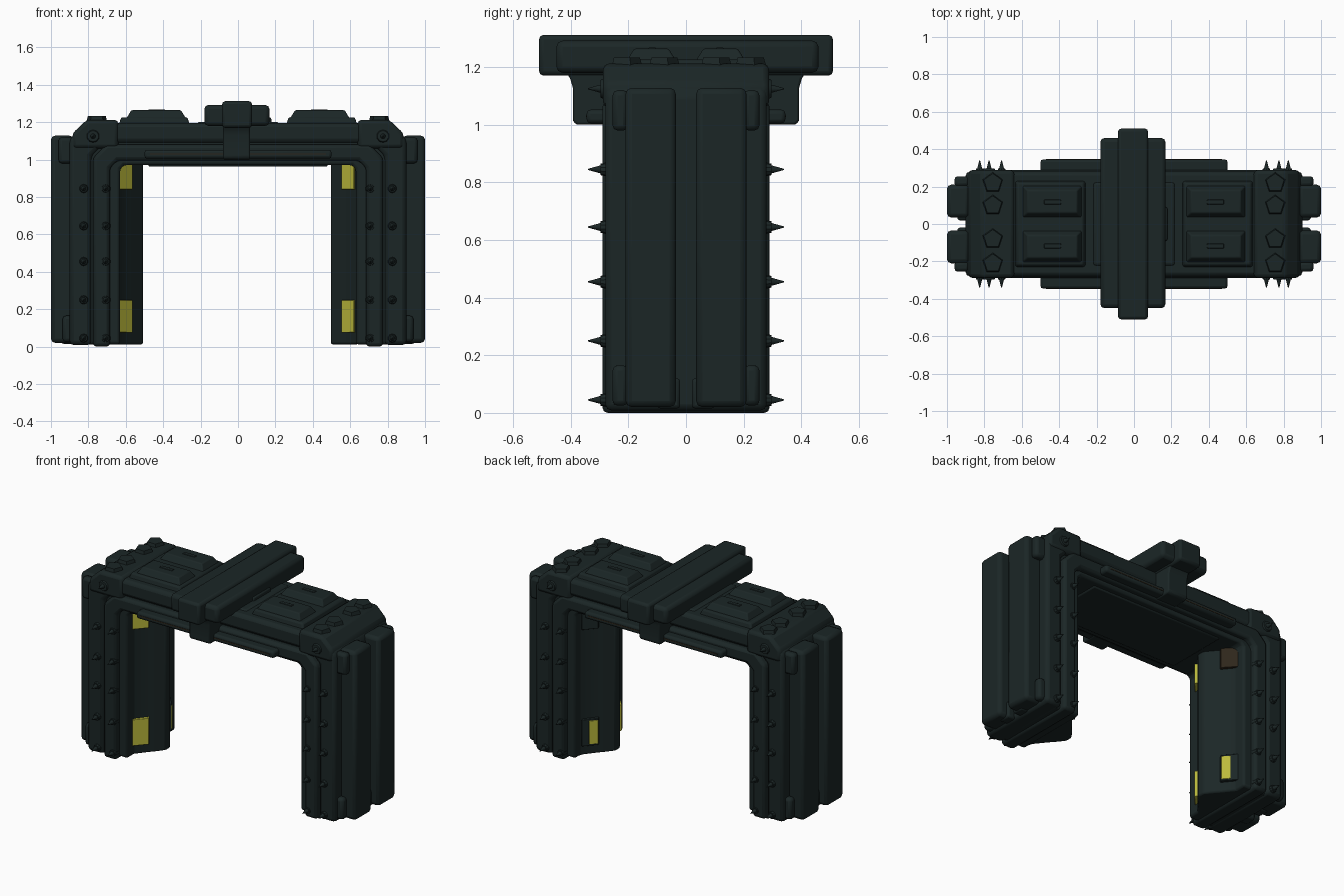
import bpy, bmesh, math
from mathutils import Matrix, Vector

if "Cube" in bpy.data.objects:
    bpy.data.objects.remove(bpy.data.objects["Cube"])


def material(name, color):
    m = bpy.data.materials.new(name)
    m.use_nodes = True
    m.diffuse_color = (*color, 1)
    m.node_tree.nodes["Principled BSDF"].inputs["Base Color"].default_value = (*color, 1)
    return m


STEEL = material("dark teal steel", (0.011, 0.0195, 0.0195))
LAMP = material("lamp yellow", (0.5, 0.49, 0.045))
RUST = material("rust brown", (0.028, 0.02, 0.011))


def finish(name, bm, mat=STEEL, bevel=0.0):
    bmesh.ops.recalc_face_normals(bm, faces=bm.faces)
    mesh = bpy.data.meshes.new(name)
    bm.to_mesh(mesh)
    bm.free()
    mesh.materials.append(mat)
    ob = bpy.data.objects.new(name, mesh)
    bpy.context.collection.objects.link(ob)
    if bevel:
        mod = ob.modifiers.new("soft edges", "BEVEL")
        mod.width, mod.segments, mod.limit_method = bevel, 2, "ANGLE"
    bpy.ops.object.select_all(action="DESELECT")
    ob.select_set(True)
    bpy.context.view_layer.objects.active = ob
    bpy.ops.object.shade_smooth_by_angle(angle=math.radians(35))
    return ob


def box(name, x, y, z, mat=STEEL, bevel=0.012, taper=0.0):
    """Box from (min, max) ranges; taper draws the top face inwards."""
    bm = bmesh.new()
    bmesh.ops.create_cube(bm, size=1)
    for v in bm.verts:
        t = taper if v.co.z > 0 else 0
        v.co = [(r[0] + r[1]) / 2 + c * (r[1] - r[0] - 2 * s)
                for r, c, s in zip((x, y, z), v.co, (t, t, 0))]
    return finish(name, bm, mat, bevel)


def extrude(name, points, offset, mat=STEEL, bevel=0.012):
    """Extrude a closed outline of 3D points along an offset."""
    bm = bmesh.new()
    face = bm.faces.new([bm.verts.new(p) for p in points])
    new = bmesh.ops.extrude_face_region(bm, geom=[face])["geom"]
    bmesh.ops.translate(bm, vec=offset,
                        verts=[g for g in new if isinstance(g, bmesh.types.BMVert)])
    return finish(name, bm, mat, bevel)


def arch(name, outer, inner, depth, bottom, bevel):
    """Portal band; outer and inner are (half width, height, chamfer)."""
    xo, zo, co = outer
    xi, zi, ci = inner
    half = [(xo, bottom), (xo, zo - co), (xo - co, zo)]
    hole = [(xi, bottom), (xi, zi - ci), (xi - ci, zi)]
    pts = half + [(-x, z) for x, z in half[::-1]] + [(-x, z) for x, z in hole] + hole[::-1]
    extrude(name, [(x, -depth, z) for x, z in pts], (0, 2 * depth, 0), bevel=bevel)


def cones(name, parts, places, direction, sides):
    """Stacks of cones (r1, r2, start, end) set along a direction."""
    bm = bmesh.new()
    rot = Vector((0, 0, 1)).rotation_difference(Vector(direction)).to_matrix().to_4x4()
    for place in places:
        for r1, r2, a, b in parts:
            m = Matrix.Translation(place) @ rot @ Matrix.Translation((0, 0, (a + b) / 2))
            bmesh.ops.create_cone(bm, cap_ends=True, segments=sides, radius1=r1,
                                  radius2=r2, depth=b - a, matrix=m)
    return finish(name, bm)


def span(s, a, b):
    return tuple(sorted((s * a, s * b)))


# Nested portal bands
arch("portal_core", (0.89, 1.19, 0.08), (0.63, 0.97, 0.02), 0.25, 0.012, 0.015)
arch("outer_band", (0.9, 1.195, 0.085), (0.785, 1.09, 0.07), 0.28, 0.008, 0.022)
arch("middle_band", (0.775, 1.08, 0.07), (0.685, 0.995, 0.04), 0.29, 0.0, 0.018)

for s, side in ((1, "left"), (-1, "right")):
    # Upper corner armour and its bolts
    corner = [(0.64, 1.06), (0.64, 1.212), (0.81, 1.212), (0.885, 1.14), (0.885, 1.06)]
    extrude(side + "_corner_armour", [(s * x, -0.288, z) for x, z in corner],
            (0, 0.576, 0), bevel=0.02)
    cones(side + "_corner_bolts", [(0.058, 0.05, 0, 0.028)],
          [(s * 0.755, y, 1.205) for y in (-0.21, -0.08, 0.1, 0.22)], (0, 0, 1), 5)

    # Raised roof plates
    box(side + "_roof_plate", span(s, 0.25, 0.645), (-0.24, 0.24), (1.16, 1.226),
        taper=0.02, bevel=0.01)
    for t in (1, -1):
        box(side + "_roof_hatch", span(s, 0.275, 0.6), span(t, 0.03, 0.21),
            (1.215, 1.264), taper=0.03, bevel=0.006)
        box(side + "_hatch_handle", span(s, 0.39, 0.48), span(t, 0.105, 0.13),
            (1.26, 1.268), bevel=0.003)

        # Outer leg pads with their clamps
        box(side + "_leg_pad", span(s, 0.88, 1.0), span(t, 0.035, 0.21), (0.02, 1.128),
            bevel=0.022)
        for reach, low, high in ((0.938, 0.025, 0.165), (0.96, 0.98, 1.12)):
            box(side + "_pad_clamp", span(s, 0.88, reach), span(t, 0.2, 0.255), (low, high),
                bevel=0.018)
        box(side + "_pad_foot", span(s, 0.88, 0.945), span(t, 0.02, 0.1), (0.015, 0.12))

        # Spiked studs on the front and back
        rows = [(x, z) for x in (0.708, 0.825) for z in (0.045, 0.25, 0.455, 0.645, 0.845)]
        cones(side + "_spikes", [(0.027, 0.02, -0.02, 0.014), (0.015, 0.002, 0.01, 0.057)],
              [(s * x, t * 0.283, z) for x, z in rows + [(0.775, 1.125)]], (0, t, 0), 10)
        cones(side + "_corner_stud", [(0.042, 0.03, -0.01, 0.014)],
              [(s * 0.775, t * 0.283, 1.125)], (0, t, 0), 10)

    # Inner pillar, a wedge with sloping flanks
    section = [(0.65, 0.24), (0.63, 0.18), (0.57, 0.105), (0.535, 0.065), (0.502, 0.022)]
    ring = section + [(x, -y) for x, y in section[::-1]]
    extrude(side + "_inner_pillar", [(s * x - 0.006, y, 0.012) for x, y in ring],
            (0, 0, 0.97), bevel=0.012)

    # Lamps on the pillar flanks: lit at the front, worn at the back
    strip = [(0.634, 0.178), (0.626, 0.198), (0.558, 0.122), (0.57, 0.098)]
    glow = [(0.6, 0.155), (0.594, 0.166), (0.556, 0.124), (0.566, 0.11)]
    spent = RUST if s < 0 else STEEL
    for t, points, low, high, mat in ((-1, strip, 0.075, 0.248, LAMP),
                                      (-1, strip, 0.84, 0.98, LAMP),
                                      (1, strip, 0.075, 0.25, STEEL),
                                      (1, glow, 0.085, 0.24, LAMP),
                                      (1, strip, 0.84, 0.98, spent)):
        extrude(side + "_flank_lamp", [(s * x - 0.006, t * y, low) for x, y in points],
                (0, 0, high - low), mat, 0.003)

# Beam side rails with a rusty seam
for t in (1, -1):
    box("beam_rail", (-0.5, 0.5), span(t, 0.24, 0.345), (1.005, 1.052), bevel=0.014)
    box("rail_seam", (-0.47, 0.47), span(t, 0.34, 0.347), (1.026, 1.032), RUST, 0)

# Beam belly
box("beam_belly", (-0.48, 0.48), (-0.21, 0.21), (0.962, 1.0), bevel=0.01)

# Crossbar over the middle
box("crossbar_saddle", (-0.235, 0.235), (-0.24, 0.24), (1.15, 1.202), taper=0.02)
box("saddle_block", (-0.18, 0.178), (-0.09, 0.09), (1.18, 1.225), bevel=0.008)
box("crossbar_sides", (-0.18, 0.168), (-0.45, 0.46), (1.18, 1.292), bevel=0.022)
box("crossbar_spine", (-0.085, 0.075), (-0.51, 0.51), (1.17, 1.312), bevel=0.016)
yoke = [(0.38, 1.0), (0.393, 1.013), (0.393, 1.13), (0.402, 1.16), (0.42, 1.19)]
extrude("crossbar_yoke", [(-0.08, y, z) for y, z in yoke + [(-y, z) for y, z in yoke[::-1]]],
        (0.145, 0, 0), bevel=0.008)
